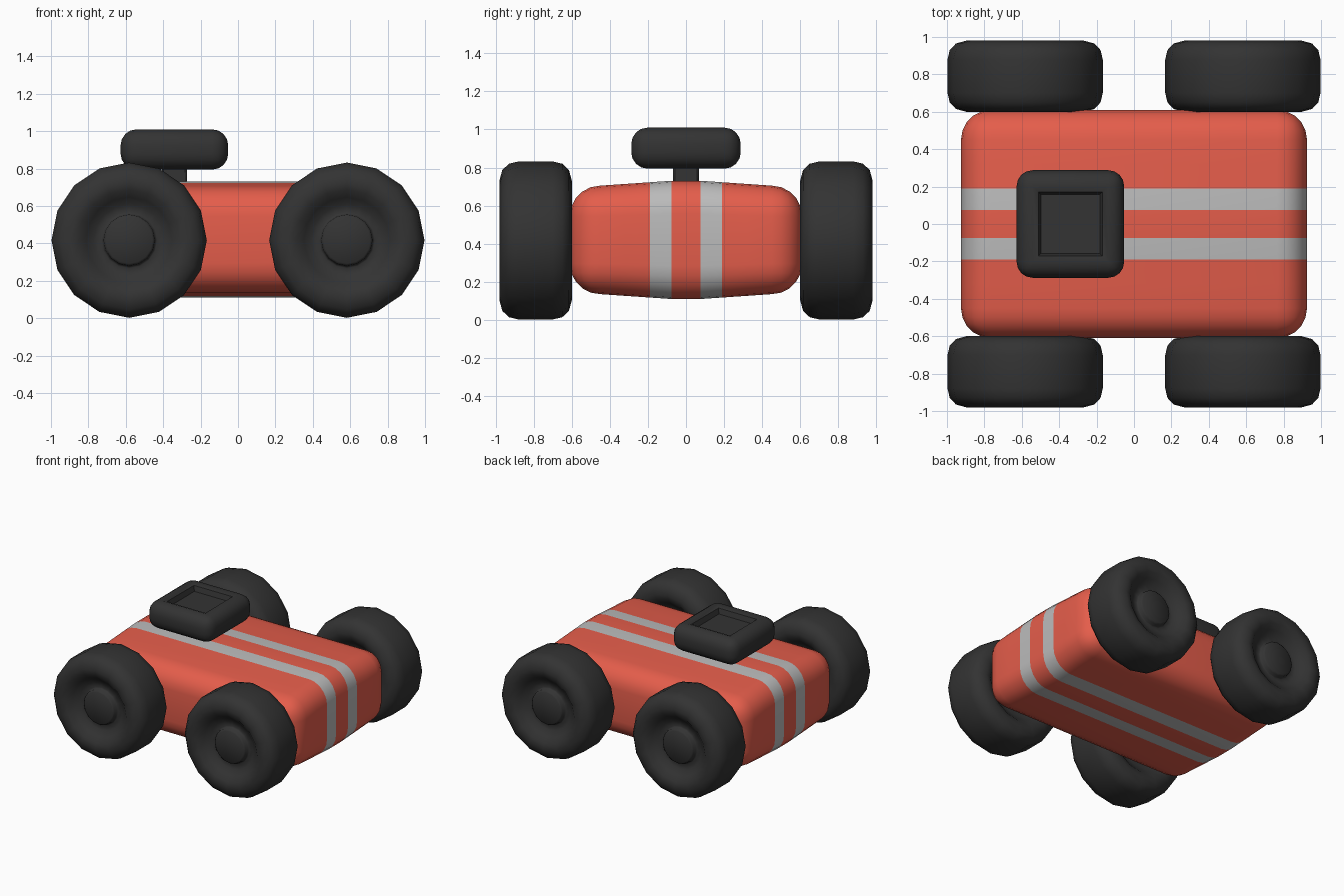
import bpy, bmesh, math
from mathutils import Matrix, Vector

if "Cube" in bpy.data.objects:
    bpy.data.objects.remove(bpy.data.objects["Cube"])


def material(name, rgb):
    m = bpy.data.materials.new(name)
    m.diffuse_color = (*rgb, 1)
    m.use_nodes = True
    m.node_tree.nodes["Principled BSDF"].inputs["Base Color"].default_value = m.diffuse_color
    return m


RED = material("red_paint", (0.78, 0.11, 0.07))
GREY = material("stripe_grey", (0.5, 0.5, 0.5))
DARK = material("dark_rubber", (0.033, 0.033, 0.033))


def finish(bm, name, mats, angle=40):
    bmesh.ops.recalc_face_normals(bm, faces=bm.faces)
    me = bpy.data.meshes.new(name)
    bm.to_mesh(me)
    bm.free()
    for m in mats:
        me.materials.append(m)
    ob = bpy.data.objects.new(name, me)
    bpy.context.collection.objects.link(ob)
    bpy.ops.object.select_all(action='DESELECT')
    ob.select_set(True)
    bpy.context.view_layer.objects.active = ob
    bpy.ops.object.shade_smooth_by_angle(angle=math.radians(angle))
    return ob


def rounded_box(center, size, radius, segments):
    bm = bmesh.new()
    mat = Matrix.Translation(center) @ Matrix.Diagonal((*size, 1))
    bmesh.ops.create_cube(bm, size=1, matrix=mat)
    bmesh.ops.bevel(bm, geom=bm.edges[:], offset=radius, segments=segments,
                    profile=0.5, affect='EDGES')
    return bm


# Body: rounded block, crowned towards the middle, with two painted stripes
Z = 0.42
bm = rounded_box((0, 0, Z), (1.85, 1.22, 0.57), 0.16, 5)
for y in (-0.32, -0.19, -0.075, 0.075, 0.19, 0.32):
    bmesh.ops.bisect_plane(bm, geom=bm.verts[:] + bm.edges[:] + bm.faces[:],
                           plane_co=(0, y, 0), plane_no=(0, 1, 0))
for v in bm.verts:
    crown = min(1, max(0, (0.45 - abs(v.co.y)) / 0.375))
    v.co.z = Z + (v.co.z - Z) * (1 + 0.09 * crown)
for f in bm.faces:
    f.material_index = int(0.075 < abs(f.calc_center_median().y) < 0.19)
finish(bm, "body", [RED, GREY])

# Wheels: 16-sided tyres with a dished side and a raised hub
SIDE = [(0.415, 0.09), (0.403, 0.14), (0.37, 0.175), (0.315, 0.19),
        (0.27, 0.18), (0.23, 0.145), (0.19, 0.115), (0.15, 0.108),
        (0.14, 0.115), (0.137, 0.14), (0.125, 0.15), (0, 0.15)]
PROFILE = SIDE[::-1] + [(r, -y) for r, y in SIDE]


def wheel(name, x, y):
    bm = bmesh.new()
    c = Vector((x, y, 0.417))
    verts = [bm.verts.new(c + Vector((r, d, 0))) for r, d in PROFILE]
    edges = [bm.edges.new(p) for p in zip(verts, verts[1:])]
    bmesh.ops.spin(bm, geom=verts + edges, cent=c, axis=(0, 1, 0),
                   angle=math.tau, steps=16, use_duplicate=False)
    bmesh.ops.remove_doubles(bm, verts=bm.verts[:], dist=0.0005)
    finish(bm, name, [DARK], 50)


for sx, end in ((-1, "left"), (1, "right")):
    for sy, side in ((-1, "front"), (1, "back")):
        wheel(f"wheel_{side}_{end}", sx * 0.582, sy * 0.79)

# Seat: rounded square pad with a sunken middle
bm = rounded_box((-0.34, 0, 0.902), (0.575, 0.575, 0.215), 0.085, 4)
bm.faces.ensure_lookup_table()
top = max(bm.faces, key=lambda f: f.calc_center_median().z)
for thickness, depth in ((0.045, -0.012), (0.018, -0.04)):
    bmesh.ops.inset_region(bm, faces=[top], thickness=thickness, depth=depth)
finish(bm, "seat", [DARK])

# Post under the seat
bm = rounded_box((-0.34, 0, 0.75), (0.135, 0.135, 0.14), 0.01, 1)
finish(bm, "seat_post", [DARK])
